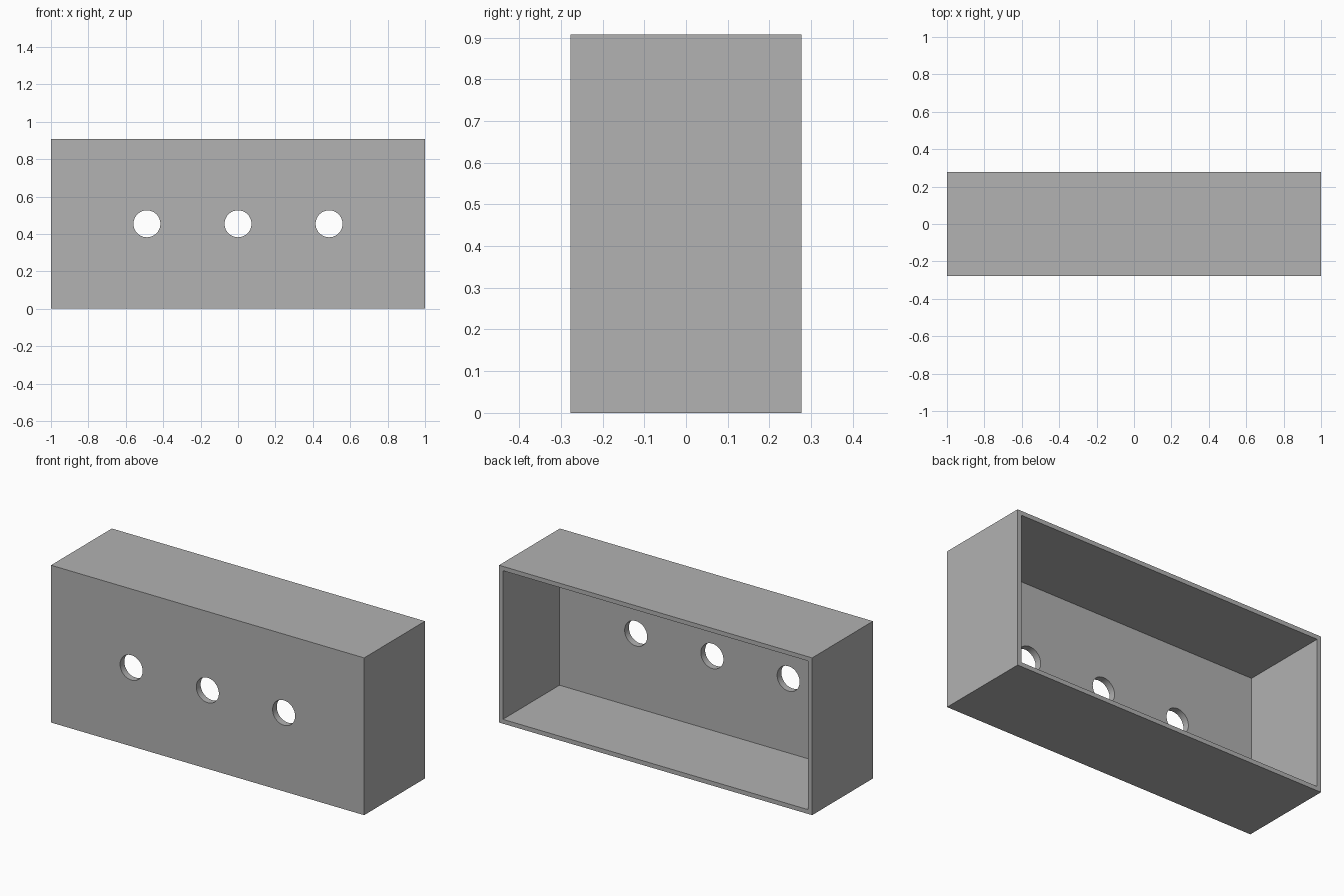
import bpy
import math

cube = bpy.data.objects.get("Cube")
if cube:
    bpy.data.objects.remove(cube, do_unlink=True)

WIDTH, DEPTH, HEIGHT = 2.0, 0.555, 0.908
WALL, FRONT = 0.025, 0.039
HOLE_RADIUS, HOLE_SPACING = 0.072, 0.487

grey = bpy.data.materials.new("plain grey")
grey.use_nodes = True
colour = (0.445, 0.445, 0.445, 1)
grey.diffuse_color = colour
grey.node_tree.nodes["Principled BSDF"].inputs["Base Color"].default_value = colour


def box(name, size, location):
    bpy.ops.mesh.primitive_cube_add(size=1, location=location)
    obj = bpy.context.object
    obj.name = name
    obj.scale = size
    bpy.ops.object.transform_apply(location=False, rotation=False, scale=True)
    obj.data.materials.append(grey)
    return obj


def cut(target, cutter):
    cutter.hide_render = True
    mod = target.modifiers.new("cut", 'BOOLEAN')
    mod.operation = 'DIFFERENCE'
    mod.solver = 'EXACT'
    mod.object = cutter
    bpy.context.view_layer.objects.active = target
    bpy.ops.object.modifier_apply(modifier=mod.name)
    bpy.data.objects.remove(cutter, do_unlink=True)


# Outer shell
housing = box("housing", (WIDTH, DEPTH, HEIGHT), (0, 0, HEIGHT / 2))

# Cavity, open at the back
cavity = box("cavity_cutter", (WIDTH - 2 * WALL, DEPTH, HEIGHT - 2 * WALL),
             (0, FRONT, HEIGHT / 2))
cut(housing, cavity)

# Row of round holes through the front panel
for i in (-1, 0, 1):
    bpy.ops.mesh.primitive_cylinder_add(
        vertices=48, radius=HOLE_RADIUS, depth=0.2,
        location=(i * HOLE_SPACING, -DEPTH / 2, HEIGHT / 2),
        rotation=(math.pi / 2, 0, 0))
    hole = bpy.context.object
    hole.name = "hole_cutter"
    hole.data.materials.append(grey)
    cut(housing, hole)

# Smooth hole walls, sharp edges elsewhere
bpy.ops.object.select_all(action='DESELECT')
housing.select_set(True)
bpy.context.view_layer.objects.active = housing
bpy.ops.object.shade_smooth_by_angle(angle=math.radians(30))
